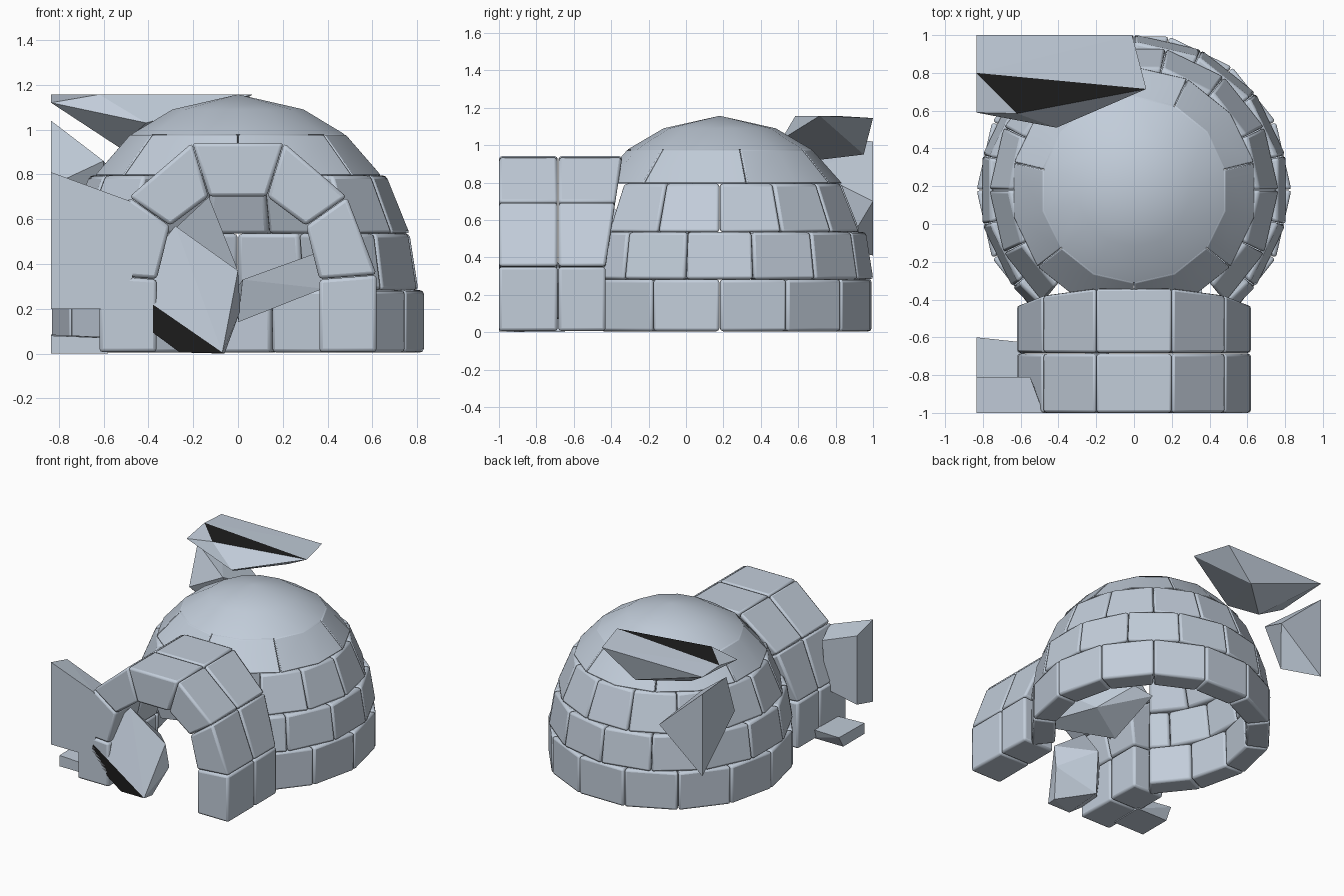
import bpy, bmesh, math
from mathutils import Vector

if "Cube" in bpy.data.objects:
    bpy.data.objects.remove(bpy.data.objects["Cube"])

CY = 0.18                 # dome centre in y
STEP = 360 / 14


def material(name, rgb):
    m = bpy.data.materials.new(name)
    m.diffuse_color = (*rgb, 1)
    m.use_nodes = True
    m.node_tree.nodes["Principled BSDF"].inputs["Base Color"].default_value = m.diffuse_color
    return m


ICE = material("pale_ice", (0.54, 0.61, 0.70))
DARK = material("dark_cut", (0.012, 0.012, 0.012))


def finish(name, bm, bevel=0.0, angle=30):
    bmesh.ops.recalc_face_normals(bm, faces=bm.faces)
    me = bpy.data.meshes.new(name)
    bm.to_mesh(me)
    bm.free()
    ob = bpy.data.objects.new(name, me)
    bpy.context.collection.objects.link(ob)
    me.materials.append(ICE)
    me.materials.append(DARK)
    if bevel:
        b = ob.modifiers.new("bevel", 'BEVEL')
        b.width, b.segments = bevel, 2
        b.limit_method, b.angle_limit = 'ANGLE', math.radians(35)
    if angle:
        bpy.ops.object.select_all(action='DESELECT')
        ob.select_set(True)
        bpy.context.view_layer.objects.active = ob
        bpy.ops.object.shade_smooth_by_angle(angle=math.radians(angle))
    return ob


def block(bm, sections):
    """Loft a solid block through matching quads."""
    rings = [[bm.verts.new(p) for p in s] for s in sections]
    for a, b in zip(rings, rings[1:]):
        for i in range(4):
            j = (i + 1) % 4
            bm.faces.new((a[i], a[j], b[j], b[i]))
    bm.faces.new(rings[0])
    bm.faces.new(rings[-1])


def polar(r, deg, z):
    a = math.radians(deg)
    return (r * math.cos(a), CY + r * math.sin(a), z)


# Dome: four courses of blocks, the lower three open at the front
# name, z0, z1, outer radius low/high, inner radius low/high, segments per block, shift, doorway
courses = [
    ("base_course", 0.005, 0.283, .833, .833, .67, .66, 1, 0.0, True),
    ("second_course", 0.283, 0.535, .825, .785, .66, .62, 1, 0.5, True),
    ("third_course", 0.535, 0.795, .77, .665, .61, .51, 1, 0.0, True),
    ("fourth_course", 0.795, 0.977, .655, .493, .50, .36, 2, 0.5, False),
]
for name, z0, z1, o0, o1, i0, i1, seg, shift, door in courses:
    bm = bmesh.new()
    start = -90 if shift else -90 - STEP / 2
    for k in range(14 // seg):
        a0 = start + k * seg * STEP
        a1 = a0 + seg * STEP
        if door:
            a0, a1 = max(a0, -51), min(a1, 231)
            if a1 - a0 < 3:
                continue
        a0, a1 = a0 + 0.15, a1 - 0.15
        block(bm, [[polar(i0, a, z0), polar(o0, a, z0), polar(o1, a, z1), polar(i1, a, z1)]
                   for a in (a0 + (a1 - a0) * t / seg for t in range(seg + 1))])
    finish(name, bm, 0.016 if door else 0.007)

# Cap: shallow faceted lid, closed underneath
bm = bmesh.new()
profile = [(.30, 1.09), (.49, .978), (.36, .95)]
rings = [[bm.verts.new(polar(r, -90 + k * STEP, z)) for k in range(14)] for r, z in profile]
top, low = bm.verts.new((0, CY, 1.157)), bm.verts.new((0, CY, 1.02))
for k in range(14):
    j = (k + 1) % 14
    bm.faces.new((top, rings[0][k], rings[0][j]))
    bm.faces.new((low, rings[2][j], rings[2][k]))
    for a, b in zip(rings, rings[1:]):
        bm.faces.new((a[k], b[k], b[j], a[j]))
finish("dome_cap", bm, 0, 40)

# Entrance tunnel: two rows of arch blocks, the back row meets the dome
outer = [(.62, .005), (.62, .352), (.487, .70), (.205, .942)]
inner = [(.362, .005), (.362, .332), (.303, .57), (.13, .70)]
outer += [(-x, z) for x, z in reversed(outer)]
inner += [(-x, z) for x, z in reversed(inner)]


def rear_y(z):
    return -0.43 if z < 0.36 else -0.43 + 0.09 * (z - 0.36) / 0.58


for name, front, back in (("tunnel_front_arch", -1.0, -0.686), ("tunnel_back_arch", -0.682, None)):
    bm = bmesh.new()
    for k in range(7):
        quad = [outer[k], outer[k + 1], inner[k + 1], inner[k]]
        cx, cz = (sum(c) / 4 for c in zip(*quad))
        quad = [(cx + (x - cx) * .992, cz + (z - cz) * .992) for x, z in quad]
        block(bm, [[(x, front, z) for x, z in quad],
                   [(x, rear_y(z) if back is None else back, z) for x, z in quad]])
    finish(name, bm, 0.016)


# Loose ice shards: convex lumps, with some cut faces dark
def shard(name, pts, dark=None):
    bm = bmesh.new()
    for p in pts:
        bm.verts.new(p)
    res = bmesh.ops.convex_hull(bm, input=bm.verts)
    bmesh.ops.delete(bm, geom=[v for v in bm.verts if not v.link_faces], context='VERTS')
    for f in bm.faces:
        if dark and dark(f.calc_center_median()):
            f.material_index = 1
    finish(name, bm, 0, 0)


shard("upper_back_shard",
      [(-.835, .80, 1.157), (.065, .715, 1.157), (-.62, .585, 1.157),
       (-.01, 1, 1.145), (-.835, 1, 1.145), (-.835, .59, 1.12), (-.41, .51, 1.03),
       (-.53, .70, .92), (-.25, .95, .95)], lambda c: c.z > 1.154)
shard("lower_back_shard",
      [(-.835, 1, 1.02), (-.835, 1, .41), (-.835, .62, .75), (-.835, .72, 1.04),
       (-.60, .68, .86), (-.48, 1, .70), (-.60, .85, .45)])
shard("side_shard",
      [(-.835, -1, .20), (-.835, -1, .81), (-.835, -.81, .76), (-.48, -1, .68),
       (-.47, -1, .34), (-.60, -1, .20), (-.55, -.81, .65), (-.58, -.81, .30),
       (-.835, -.81, .25)])
shard("ground_shard",
      [(-.835, -.60, .085), (-.60, -.625, .075), (-.835, -.9, .08), (-.58, -.9, .07),
       (-.835, -.65, 0), (-.58, -.65, 0), (-.835, -.9, 0), (-.58, -.9, 0)])
shard("doorway_shard",
      [(-.49, -1, .295), (-.07, -1, .005), (-.26, -1, .005), (-.51, -1, .19),
       (-.28, -.86, .57), (0, -.85, .37), (.01, -.82, .19), (-.06, -.92, 0),
       (-.48, -.93, .35), (-.20, -.62, .30), (-.25, -.70, .02)], lambda c: c.y < -.995)
shard("inner_right_shard",
      [(.38, -.62, .46), (.38, -.62, .29), (.36, -.35, .44), (.02, -.25, .33),
       (.0, -.20, .14), (.0, .20, .30), (.12, .15, .36), (.25, -.1, .25)])
shard("inner_left_shard",
      [(-.28, -.60, .56), (-.13, -.45, .70), (.0, -.45, .37), (-.25, -.55, .38),
       (-.15, -.20, .55), (-.05, -.25, .40)])
